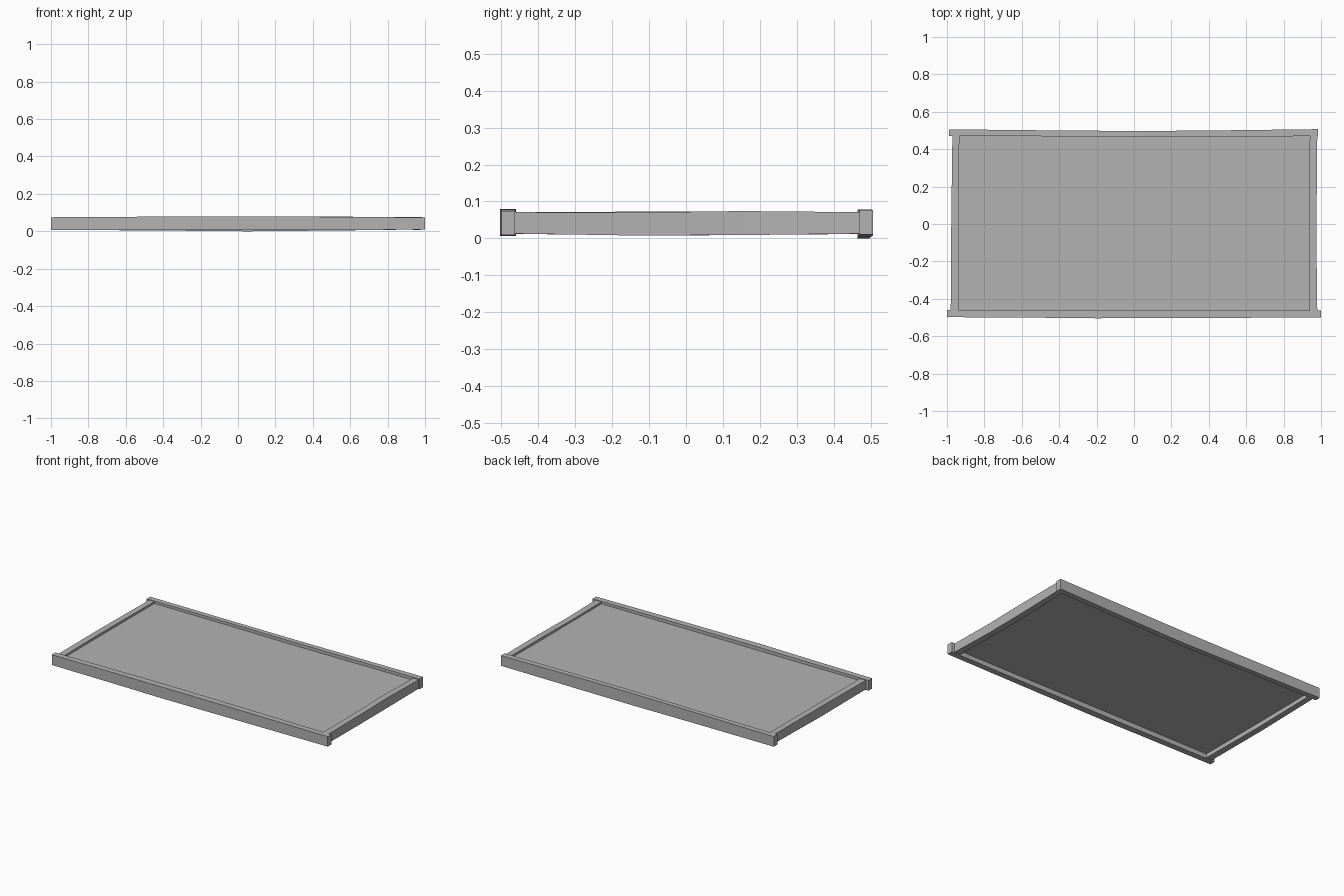
import bpy, bmesh

grey = bpy.data.materials.new("plain_grey")
grey.diffuse_color = (0.45, 0.45, 0.45, 1)


def loft(name, rings):
    """Closed solid skinned through four-cornered cross sections."""
    bm = bmesh.new()
    loops = [[bm.verts.new(p) for p in ring] for ring in rings]
    for a, b in zip(loops, loops[1:]):
        for i in range(4):
            j = (i + 1) % 4
            bm.faces.new((a[i], a[j], b[j], b[i]))
    bm.faces.new(loops[0])
    bm.faces.new(loops[-1])
    bmesh.ops.recalc_face_normals(bm, faces=bm.faces)
    mesh = bpy.data.meshes.new(name)
    bm.to_mesh(mesh)
    bm.free()
    mesh.materials.append(grey)
    ob = bpy.data.objects.new(name, mesh)
    bpy.context.collection.objects.link(ob)


def rail(name, stations, along_x):
    """Warped rail; each station is (position, side low, side high, bottom, top)."""
    rings = []
    for t, s0, s1, z0, z1 in stations:
        section = [(s0, z0), (s1, z0), (s1, z1), (s0, z1)]
        rings.append([(t, s, z) if along_x else (s, t, z) for s, z in section])
    loft(name, rings)


# Long rails, slightly bowed like worn timber
rail("front_rail", [
    (-1.0, -0.498, -0.460, 0.008, 0.075), (-0.5, -0.501, -0.460, 0.007, 0.078),
    (-0.2, -0.504, -0.460, 0.006, 0.080), (0.4, -0.502, -0.462, 0.007, 0.078),
    (1.0, -0.500, -0.463, 0.009, 0.074)], True)
rail("back_rail", [
    (-0.99, 0.470, 0.506, 0.008, 0.074), (-0.4, 0.469, 0.500, 0.004, 0.076),
    (0.05, 0.464, 0.497, 0.000, 0.078), (0.5, 0.467, 0.501, 0.004, 0.078),
    (0.985, 0.470, 0.507, 0.010, 0.077)], True)

# Short rails between them, a little lower
rail("left_rail", [
    (-0.465, -0.980, -0.937, 0.012, 0.071), (0.0, -0.977, -0.937, 0.008, 0.073),
    (0.475, -0.971, -0.934, 0.012, 0.071)], False)
rail("right_rail", [
    (-0.465, 0.937, 0.980, 0.013, 0.071), (-0.15, 0.936, 0.976, 0.008, 0.070),
    (0.15, 0.936, 0.977, 0.009, 0.074), (0.475, 0.940, 0.980, 0.013, 0.071)], False)

# Panel recessed from both sides
rail("panel", [(-0.95, -0.475, 0.48, 0.038, 0.058),
               (0.95, -0.475, 0.48, 0.038, 0.058)], True)
